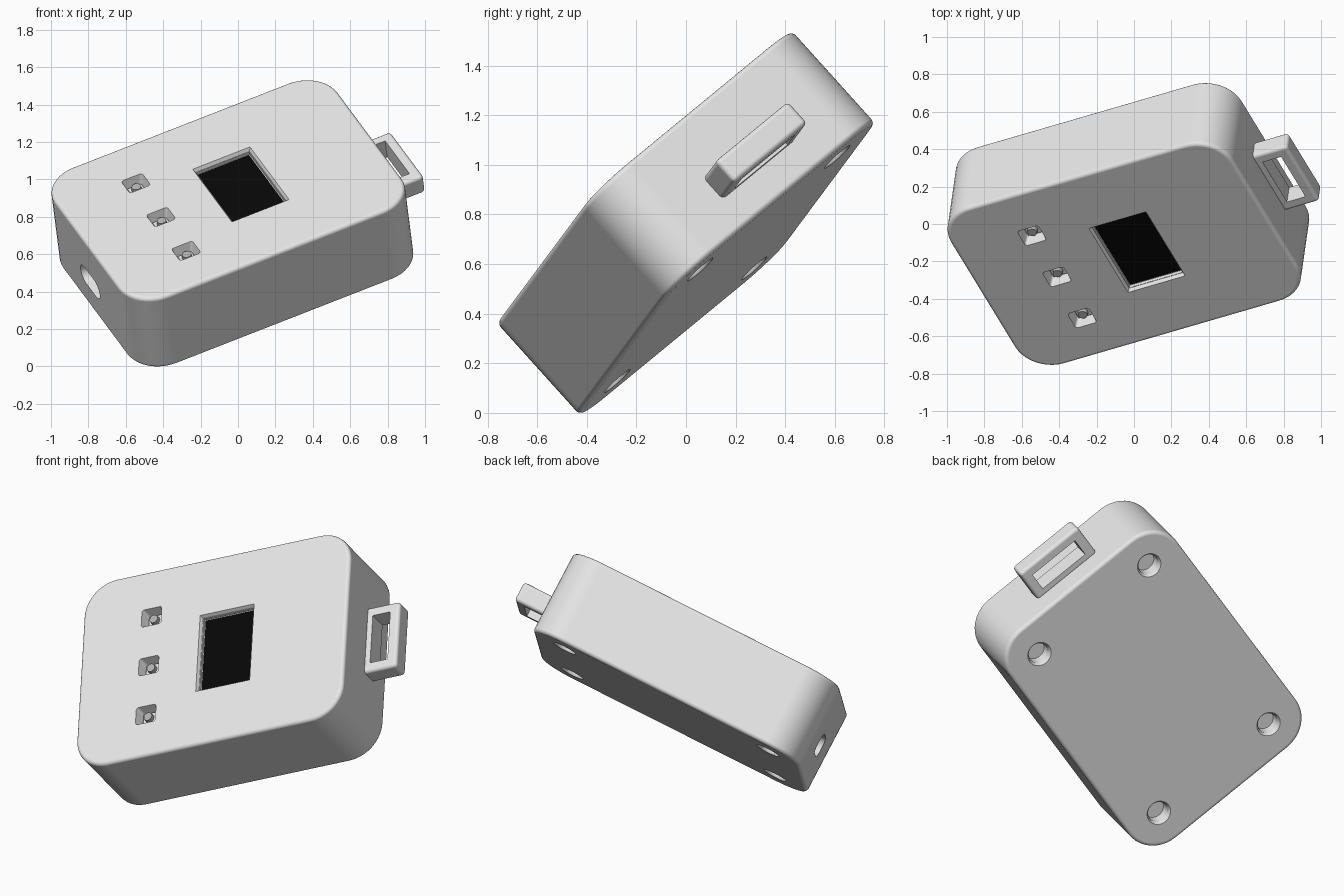
import bpy, bmesh, math
from mathutils import Matrix, Vector

if "Cube" in bpy.data.objects:
    bpy.data.objects.remove(bpy.data.objects["Cube"])

# Tilted frame of the device: long axis, short axis, face normal
long_axis = Vector((0.899, 0.261, 0.351)).normalized()
short_axis = Vector((-0.435, 0.695, 0.57))
short_axis = (short_axis - short_axis.project(long_axis)).normalized()
normal = long_axis.cross(short_axis)
FRAME = Matrix((long_axis, short_axis, normal)).transposed().to_4x4()
FRAME.translation = Vector((-0.03, 0, 0.765))

LENGTH, WIDTH, DEPTH, CORNER = 1.68, 1.2, 0.5, 0.2
TOP = DEPTH / 2


def material(name, value):
    mat = bpy.data.materials.new(name)
    mat.use_nodes = True
    colour = (value, value, value, 1)
    mat.diffuse_color = colour
    mat.node_tree.nodes["Principled BSDF"].inputs["Base Color"].default_value = colour
    return mat


shell_grey = material("shell light grey", 0.8)
switch_grey = material("switch grey", 0.45)
screen_black = material("screen black", 0.002)


def finish(bm, name, mat):
    bmesh.ops.recalc_face_normals(bm, faces=bm.faces)
    mesh = bpy.data.meshes.new(name)
    bm.to_mesh(mesh)
    bm.free()
    mesh.materials.append(mat)
    obj = bpy.data.objects.new(name, mesh)
    bpy.context.collection.objects.link(obj)
    obj.matrix_world = FRAME
    return obj


def block(name, mat, centre, size, upright=0, rim=0, taper=0):
    """Box with rounded upright edges, softened rims or a narrower lower end."""
    bm = bmesh.new()
    bmesh.ops.create_cube(bm, size=1)
    bmesh.ops.scale(bm, vec=size, verts=bm.verts)
    if taper:
        for v in bm.verts:
            if v.co.z < 0:
                v.co.x -= math.copysign(taper, v.co.x)
                v.co.y -= math.copysign(taper, v.co.y)
    if upright:
        edges = [e for e in bm.edges if abs(e.verts[0].co.z - e.verts[1].co.z) > size[2] / 2]
        bmesh.ops.bevel(bm, geom=edges, offset=upright, segments=10, profile=0.5, affect='EDGES')
    if rim:
        edges = [e for e in bm.edges if abs(e.verts[0].co.z - e.verts[1].co.z) < 1e-5
                 and e.calc_face_angle(0) > 1]
        bmesh.ops.bevel(bm, geom=edges, offset=rim, segments=4, profile=0.5, affect='EDGES')
    bmesh.ops.translate(bm, vec=centre, verts=bm.verts)
    return finish(bm, name, mat)


def disc(name, mat, centre, low_radius, high_radius, height):
    bm = bmesh.new()
    bmesh.ops.create_cone(bm, cap_ends=True, segments=32, radius1=low_radius,
                          radius2=high_radius, depth=height)
    bmesh.ops.translate(bm, vec=centre, verts=bm.verts)
    return finish(bm, name, mat)


def smooth(obj):
    """Smooth the rounded edges while large faces stay flat."""
    bpy.ops.object.select_all(action='DESELECT')
    obj.select_set(True)
    bpy.context.view_layer.objects.active = obj
    bpy.ops.object.shade_smooth_by_angle(angle=math.radians(35))
    weighted = obj.modifiers.new("flat faces", 'WEIGHTED_NORMAL')
    weighted.keep_sharp = True
    weighted.weight = 100


def carve(obj, cutters):
    """Subtract the cutters, keep the result and discard the cutters."""
    for cutter in cutters:
        mod = obj.modifiers.new("cut", 'BOOLEAN')
        mod.object = cutter
        mod.operation = 'DIFFERENCE'
        mod.solver = 'EXACT'
    bpy.context.view_layer.update()
    graph = bpy.context.evaluated_depsgraph_get()
    mesh = bpy.data.meshes.new_from_object(obj.evaluated_get(graph))
    obj.modifiers.clear()
    obj.data = mesh
    for cutter in cutters:
        bpy.data.objects.remove(cutter)
    smooth(obj)


# Case with its recesses
case = block("case", shell_grey, (0, 0, 0), (LENGTH, WIDTH, DEPTH), CORNER, 0.022)
cutters = []

# Screen recess: sloped lip over a shallow straight pocket
SCREEN_X, SCREEN_Y = 0.075, -0.005
cutters.append(block("lip_cutter", shell_grey, (SCREEN_X, SCREEN_Y, TOP),
                     (0.36, 0.51, 0.04), taper=0.02))
cutters.append(block("screen_cutter", shell_grey, (SCREEN_X, SCREEN_Y, TOP),
                     (0.316, 0.466, 0.08)))

# Button wells
BUTTON_X = -0.405
BUTTON_ROWS = [-0.015 + i * 0.315 for i in (-1, 0, 1)]
for y in BUTTON_ROWS:
    cutters.append(block("button_cutter", shell_grey, (BUTTON_X, y, TOP - 0.025),
                         (0.13, 0.115, 0.07), upright=0.015, taper=0.018))

# Screw wells in the back, each with a flared mouth
for sx in (-1, 1):
    for sy in (-1, 1):
        x, y = sx * 0.64, sy * 0.395
        cutters.append(disc("mouth_cutter", shell_grey, (x, y, -TOP), 0.084, 0.056, 0.04))
        cutters.append(disc("well_cutter", shell_grey, (x, y, -TOP + 0.03), 0.058, 0.058, 0.1))

# Charging slot in the left-hand end
slot = block("slot_cutter", shell_grey, (0, 0, 0), (0.12, 0.24, 0.16), upright=0.0595)
slot.data.transform(Matrix.Translation((-LENGTH / 2, 0.02, -0.04))
                    @ Matrix.Rotation(math.pi / 2, 4, 'Y'))
cutters.append(slot)
carve(case, cutters)

# Screen plate
block("screen", screen_black, (SCREEN_X, SCREEN_Y, TOP - 0.038), (0.302, 0.45, 0.008))

# Push switches
for i, y in enumerate(BUTTON_ROWS):
    block(f"switch_base_{i + 1}", shell_grey, (BUTTON_X, y, TOP - 0.055), (0.08, 0.066, 0.012))
    smooth(disc(f"switch_knob_{i + 1}", switch_grey, (BUTTON_X, y, TOP - 0.04), 0.028, 0.025, 0.03))

# Strap loop on the right-hand end
loop = block("strap_loop", shell_grey, (0.933, 0.003, -0.05), (0.215, 0.42, 0.118), 0.022, 0.02)
carve(loop, [block("loop_cutter", shell_grey, (0.928, 0.003, -0.05), (0.11, 0.305, 0.3))])
